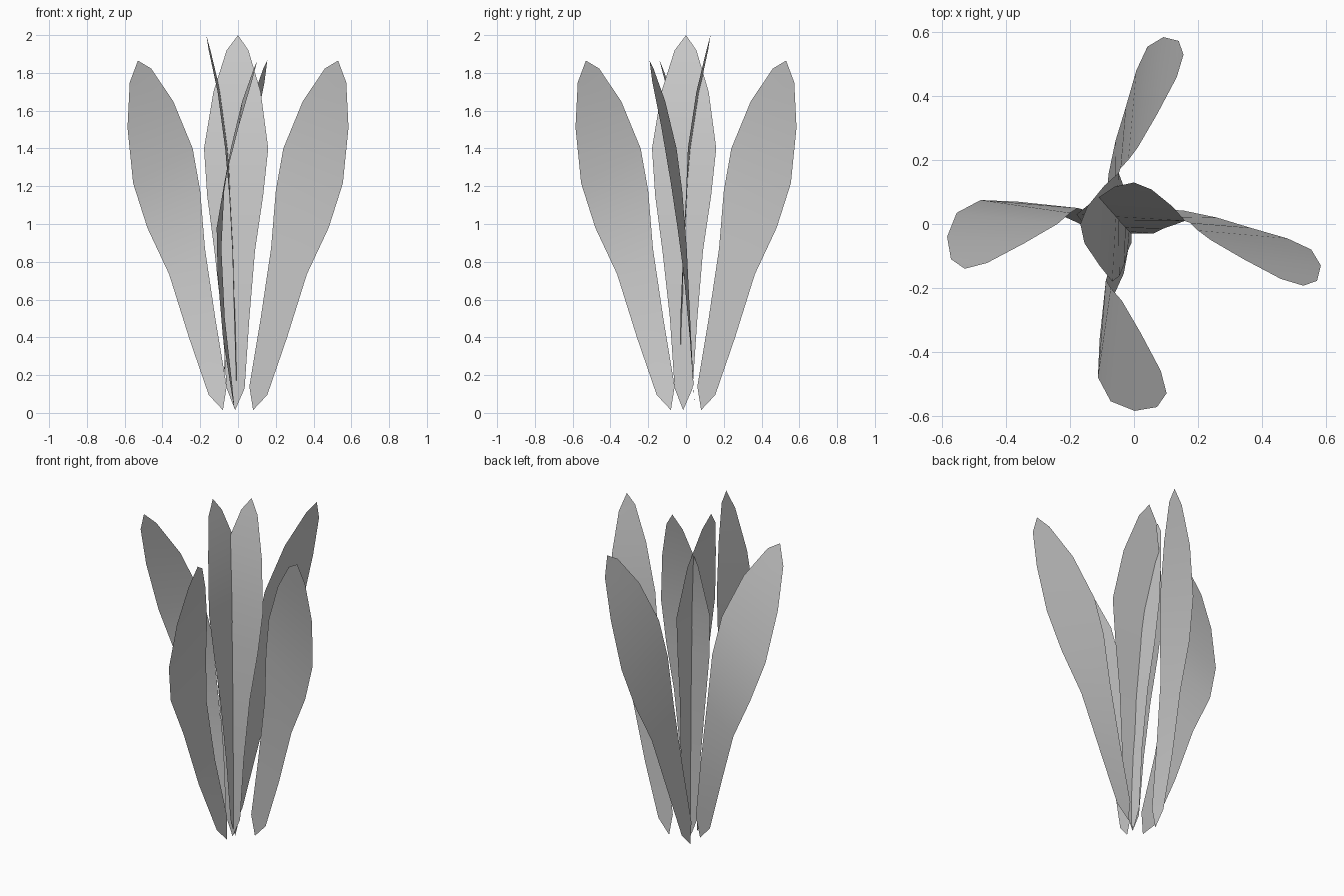
import bpy, bmesh
from mathutils import Matrix

if "Cube" in bpy.data.objects:
    bpy.data.objects.remove(bpy.data.objects["Cube"])

# Each blade outline in the XZ plane: base, rungs (inner x, z, outer x, z), tip
OUTER = dict(base=(.08, .015), tip=(.53, 1.865), rungs=[
    (.06, .14, .155, .095), (.12, .5, .26, .4), (.175, .87, .365, .735),
    (.2, 1.175, .48, .98), (.24, 1.4, .555, 1.215), (.343, 1.65, .585, 1.51),
    (.46, 1.823, .573, 1.75)])
INNER = dict(base=(-.015, .015), tip=(0, 2), rungs=[
    (-.06, .13, .035, .13), (-.085, .5, .06, .5), (-.125, .86, .09, .86),
    (-.163, 1.15, .133, 1.15), (-.18, 1.4, .16, 1.4), (-.13, 1.7, .12, 1.7),
    (-.06, 1.92, .055, 1.92)])

# Bend in Y: base, (inner, outer) for each rung, tip
BEND_RIGHT = (.047, [(.04, .042), (.022, .02), (.004, -.012), (-.02, -.045),
                     (-.05, -.08), (-.11, -.13), (-.172, -.178)], -.193)
BEND_LEFT = (-.02, [(-.008, -.006), (.032, .042), (.05, .07), (.035, .075),
                    (0, .035), (-.06, -.04), (-.122, -.11)], -.14)
BEND_INNER = (-.03, [(-.03, -.03), (-.018, -.03), (-.008, -.015), (.008, 0),
                     (.03, .01), (.07, .055), (.117, .108)], .13)


def leaf(name, shape, bend, flip=1, turned=False):
    """Thin curved blade made of a strip of quads with pointed ends."""
    bm = bmesh.new()
    y0, ys, y1 = bend
    (bx, bz), (tx, tz) = shape["base"], shape["tip"]
    base = bm.verts.new((flip * bx, y0, bz))
    tip = bm.verts.new((flip * tx, y1, tz))
    rows = []
    for (xa, za, xb, zb), (ya, yb) in zip(shape["rungs"], ys):
        rows.append((bm.verts.new((flip * xa, ya, za)),
                     bm.verts.new((flip * xb, yb, zb))))
    bm.faces.new((base, rows[0][1], rows[0][0]))
    for (a, b), (c, d) in zip(rows, rows[1:]):
        bm.faces.new((a, b, d, c))
    bm.faces.new((rows[-1][0], rows[-1][1], tip))
    if flip < 0:
        bmesh.ops.reverse_faces(bm, faces=bm.faces[:])
    # Quarter-turn copy, shifted slightly sideways
    if turned:
        bm.transform(Matrix.Translation((-.038, 0, 0)) @ Matrix.Rotation(1.5707963, 4, 'Z'))
    for f in bm.faces:
        f.smooth = True
    me = bpy.data.meshes.new(name)
    bm.to_mesh(me)
    bm.free()
    bpy.context.collection.objects.link(bpy.data.objects.new(name, me))


# Three blades, then the same three turned a quarter
for turned, names in ((False, ("leaf_right", "leaf_left", "inner_leaf_back")),
                      (True, ("leaf_back", "leaf_front", "inner_leaf_left"))):
    leaf(names[0], OUTER, BEND_RIGHT, 1, turned)
    leaf(names[1], OUTER, BEND_LEFT, -1, turned)
    leaf(names[2], INNER, BEND_INNER, 1, turned)
